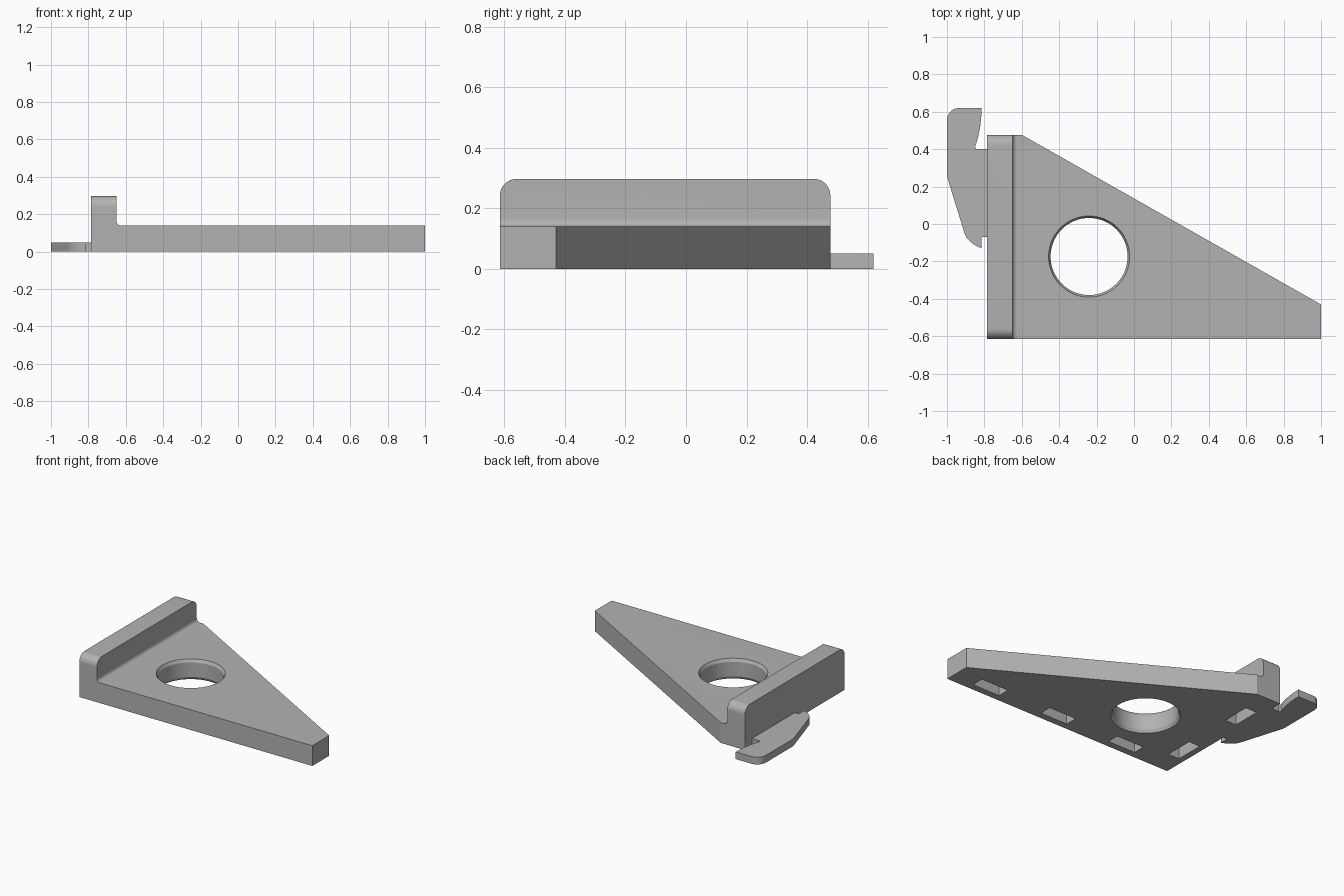
import bpy
import bmesh
from math import cos, sin, pi, radians
from mathutils import Vector

if "Cube" in bpy.data.objects:
    bpy.data.objects.remove(bpy.data.objects["Cube"], do_unlink=True)

GREY = (0.45, 0.45, 0.45, 1)
grey = bpy.data.materials.new("plain grey")
grey.use_nodes = True
grey.diffuse_color = GREY
grey.node_tree.nodes["Principled BSDF"].inputs["Base Color"].default_value = GREY


def arc(cx, cy, r, start, end, steps=10):
    """Points on a circular arc, angles in degrees."""
    angles = [radians(start + (end - start) * i / steps) for i in range(steps + 1)]
    return [(cx + r * cos(a), cy + r * sin(a)) for a in angles]


def bezier(a, b, c, steps=8):
    """Points on a quadratic curve from a to c."""
    a, b, c = Vector(a), Vector(b), Vector(c)
    ts = [i / steps for i in range(steps + 1)]
    return [tuple(a * (1 - t) ** 2 + b * 2 * t * (1 - t) + c * t * t) for t in ts]


def prism(name, profile, axis, low, high):
    """Extrude a 2D profile along the given axis."""
    place = {"x": lambda p, d: (d, p[0], p[1]),
             "y": lambda p, d: (p[0], d, p[1]),
             "z": lambda p, d: (p[0], p[1], d)}[axis]
    bm = bmesh.new()
    face = bm.faces.new([bm.verts.new(place(p, low)) for p in profile])
    grown = bmesh.ops.extrude_face_region(bm, geom=[face])["geom"]
    offset = Vector(place((0, 0), high - low))
    bmesh.ops.translate(bm, vec=offset, verts=[v for v in grown if isinstance(v, bmesh.types.BMVert)])
    bmesh.ops.recalc_face_normals(bm, faces=bm.faces)
    return finish(name, bm)


def lathe(name, profile, x, y, sides=64):
    """Spin a closed radius/height profile into a solid."""
    bm = bmesh.new()
    rings = [[bm.verts.new((x + r * cos(2 * pi * i / sides), y + r * sin(2 * pi * i / sides), z))
              for i in range(sides)] for r, z in profile]
    for a, b in zip(rings, rings[1:]):
        for i in range(sides):
            j = (i + 1) % sides
            bm.faces.new((a[i], a[j], b[j], b[i]))
    bm.faces.new(rings[0])
    bm.faces.new(rings[-1])
    bmesh.ops.recalc_face_normals(bm, faces=bm.faces)
    return finish(name, bm)


def finish(name, bm):
    mesh = bpy.data.meshes.new(name)
    bm.to_mesh(mesh)
    bm.free()
    mesh.materials.append(grey)
    obj = bpy.data.objects.new(name, mesh)
    bpy.context.collection.objects.link(obj)
    return obj


def combine(target, tool, operation):
    """Apply a boolean and discard the tool."""
    mod = target.modifiers.new(operation, "BOOLEAN")
    mod.operation = operation
    mod.solver = "EXACT"
    mod.object = tool
    bpy.context.view_layer.update()
    graph = bpy.context.evaluated_depsgraph_get()
    mesh = bpy.data.meshes.new_from_object(target.evaluated_get(graph))
    target.modifiers.clear()
    target.data = mesh
    bpy.data.objects.remove(tool, do_unlink=True)


def smooth(obj):
    bpy.ops.object.select_all(action="DESELECT")
    obj.select_set(True)
    bpy.context.view_layer.objects.active = obj
    bpy.ops.object.shade_smooth_by_angle(angle=radians(25))


BACK, FRONT, LEFT, RIGHT = 0.477, -0.615, 1.0, -0.785
THICK, TOP = 0.14, 0.297

# Bracket side profile: plate, filleted into an upright lip
side = [(RIGHT, 0), (LEFT, 0), (LEFT, THICK)]
side += arc(-0.625, THICK + 0.025, 0.025, 270, 180, 8)
side += [(-0.65, TOP), (RIGHT, TOP)]
bracket = prism("bracket", side, "y", FRONT - 0.1, BACK + 0.1)

# Trim to the tapering plan
plan = [(RIGHT - 0.1, FRONT), (LEFT + 0.1, FRONT), (LEFT + 0.1, -0.487),
        (-0.6, BACK), (RIGHT - 0.1, BACK)]
combine(bracket, prism("plan_trim", plan, "z", -0.1, 0.5), "INTERSECT")

# Round the upper corners of the lip
R = 0.055
lip = [(FRONT - 0.05, -0.1), (BACK + 0.05, -0.1), (BACK + 0.05, 0.2), (BACK, 0.2)]
lip += arc(BACK - R, TOP - R, R, 0, 90) + arc(FRONT + R, TOP - R, R, 90, 180)
lip += [(FRONT, 0.2), (FRONT - 0.05, 0.2)]
combine(bracket, prism("lip_trim", lip, "x", -1.2, 1.2), "INTERSECT")

# Round hole with a chamfer at both ends
bore = [(0.227, -0.01), (0.217, 0), (0.206, 0.02), (0.206, THICK - 0.02),
        (0.217, THICK), (0.227, THICK + 0.01)]
combine(bracket, lathe("bore", bore, -0.24, -0.174), "DIFFERENCE")

# Rectangular pockets in the underside
pockets = [(x, -0.525, 0.21, 0.085) for x in (0.725, 0.175, -0.375)]
pockets += [(-0.7, y, 0.085, 0.2) for y in (-0.35, 0.2)]
for x, y, w, d in pockets:
    box = [(x + i * w / 2, y + j * d / 2) for i, j in ((-1, -1), (1, -1), (1, 1), (-1, 1))]
    combine(bracket, prism("pocket", box, "z", -0.05, 0.09), "DIFFERENCE")
smooth(bracket)

# Thin hooked latch beside the lip
hook = [(RIGHT, 0.4), (-0.842, 0.4)]
hook += bezier((-0.85, 0.41), (-0.815, 0.51), (-0.815, 0.62))
hook += arc(-0.935, 0.555, 0.065, 90, 180)
hook += bezier((-1, 0.27), (-1, 0.254), (-0.994, 0.235), 4)
hook += bezier((-0.906, -0.05), (-0.89, -0.1), (-0.815, -0.13))
hook += [(-0.815, -0.07), (RIGHT, -0.07)]
smooth(prism("latch_hook", hook, "z", 0, 0.05))
